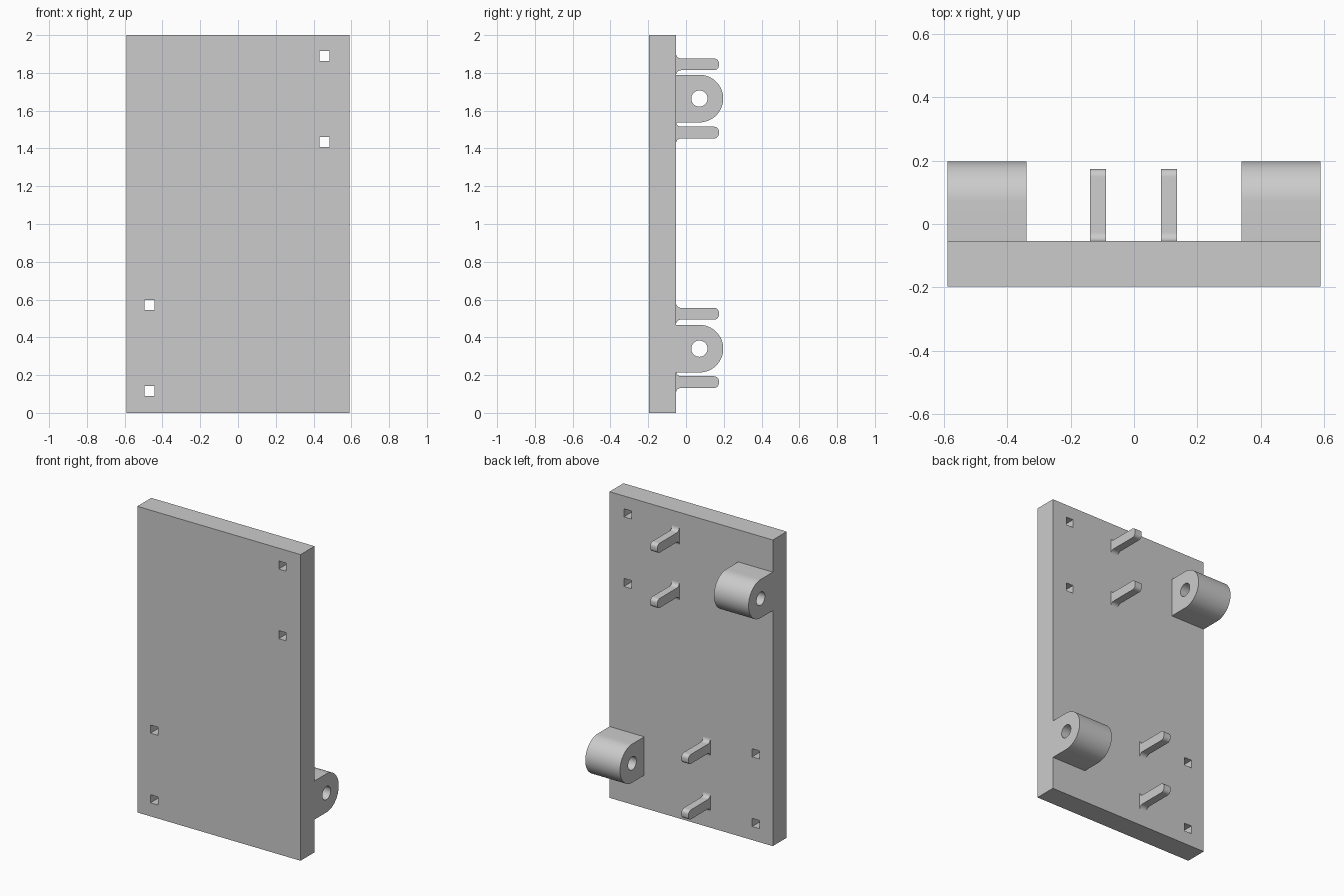
import bpy, bmesh
from math import cos, sin, pi, radians

if "Cube" in bpy.data.objects:
    bpy.data.objects.remove(bpy.data.objects["Cube"], do_unlink=True)

grey = bpy.data.materials.new("light_grey")
grey.use_nodes = True
colour = (0.6, 0.6, 0.6, 1)
grey.diffuse_color = colour
grey.node_tree.nodes["Principled BSDF"].inputs["Base Color"].default_value = colour

FRONT, BACK, TIP = -0.197, -0.053, 0.197   # depths along y
HALF_W, HEIGHT = 0.59, 2.0


def prism(name, outline, x0, x1):
    """Extrude a (y, z) outline along x."""
    bm = bmesh.new()
    face = bm.faces.new([bm.verts.new((x0, y, z)) for y, z in outline])
    new = bmesh.ops.extrude_face_region(bm, geom=[face])["geom"]
    verts = [v for v in new if isinstance(v, bmesh.types.BMVert)]
    bmesh.ops.translate(bm, verts=verts, vec=(x1 - x0, 0, 0))
    bmesh.ops.recalc_face_normals(bm, faces=bm.faces)
    mesh = bpy.data.meshes.new(name)
    bm.to_mesh(mesh)
    bm.free()
    mesh.materials.append(grey)
    obj = bpy.data.objects.new(name, mesh)
    bpy.context.collection.objects.link(obj)
    return obj


def activate(obj):
    bpy.ops.object.select_all(action="DESELECT")
    obj.select_set(True)
    bpy.context.view_layer.objects.active = obj


def cut(obj, cutter):
    activate(obj)
    mod = obj.modifiers.new("cut", "BOOLEAN")
    mod.operation, mod.solver, mod.object = "DIFFERENCE", "EXACT", cutter
    bpy.ops.object.modifier_apply(modifier=mod.name)
    bpy.data.objects.remove(cutter, do_unlink=True)


def smooth(obj):
    activate(obj)
    bpy.ops.object.shade_smooth_by_angle(angle=radians(30))


def arc(cy, cz, r, a0, a1, n):
    angles = [radians(a0 + (a1 - a0) * i / n) for i in range(n + 1)]
    return [(cy + r * cos(a), cz + r * sin(a)) for a in angles]


def box(y0, y1, z0, z1):
    return [(y0, z0), (y1, z0), (y1, z1), (y0, z1)]


# Flat panel with four square through holes
panel = prism("panel", box(FRONT, BACK, 0, HEIGHT), -HALF_W, HALF_W)
s = 0.0265
for x, z in ((0.459, 1.89), (0.459, 1.435), (-0.468, 0.57), (-0.468, 0.115)):
    cut(panel, prism("hole_cutter", box(FRONT - 0.1, BACK + 0.1, z - s, z + s), x - s, x + s))


# Rounded hinge lugs with a pin bore
def hinge_lug(name, x0, x1, z):
    r = 0.126
    cy = TIP - r
    outline = [(BACK, z - r)] + arc(cy, z, r, -90, 90, 32) + [(BACK, z + r)]
    lug = prism(name, outline, x0, x1)
    bore = arc(cy, z, 0.043, 0, 360, 32)[:-1]
    cut(lug, prism("bore_cutter", bore, x0 - 0.1, x1 + 0.1))
    smooth(lug)


hinge_lug("upper_hinge_lug", -HALF_W, -0.34, 1.664)
hinge_lug("lower_hinge_lug", 0.339, HALF_W, 0.34)


# Thin prongs with filleted roots and rounded tips
def prong(name, x, z):
    h, f, r, tip = 0.031, 0.027, 0.025, 0.174
    upper = arc(BACK + f, z + h + f, f, 180, 270, 8)
    upper += arc(tip - r, z + h - r, r, 90, 0, 8)
    lower = [(y, 2 * z - zz) for y, zz in reversed(upper)]
    smooth(prism(name, upper + lower, x - 0.0255, x + 0.0255))


for name, x, z in (("upper_prong_top", 0.111, 1.845), ("upper_prong_bottom", 0.111, 1.484),
                   ("lower_prong_top", -0.114, 0.525), ("lower_prong_bottom", -0.114, 0.163)):
    prong(name, x, z)
